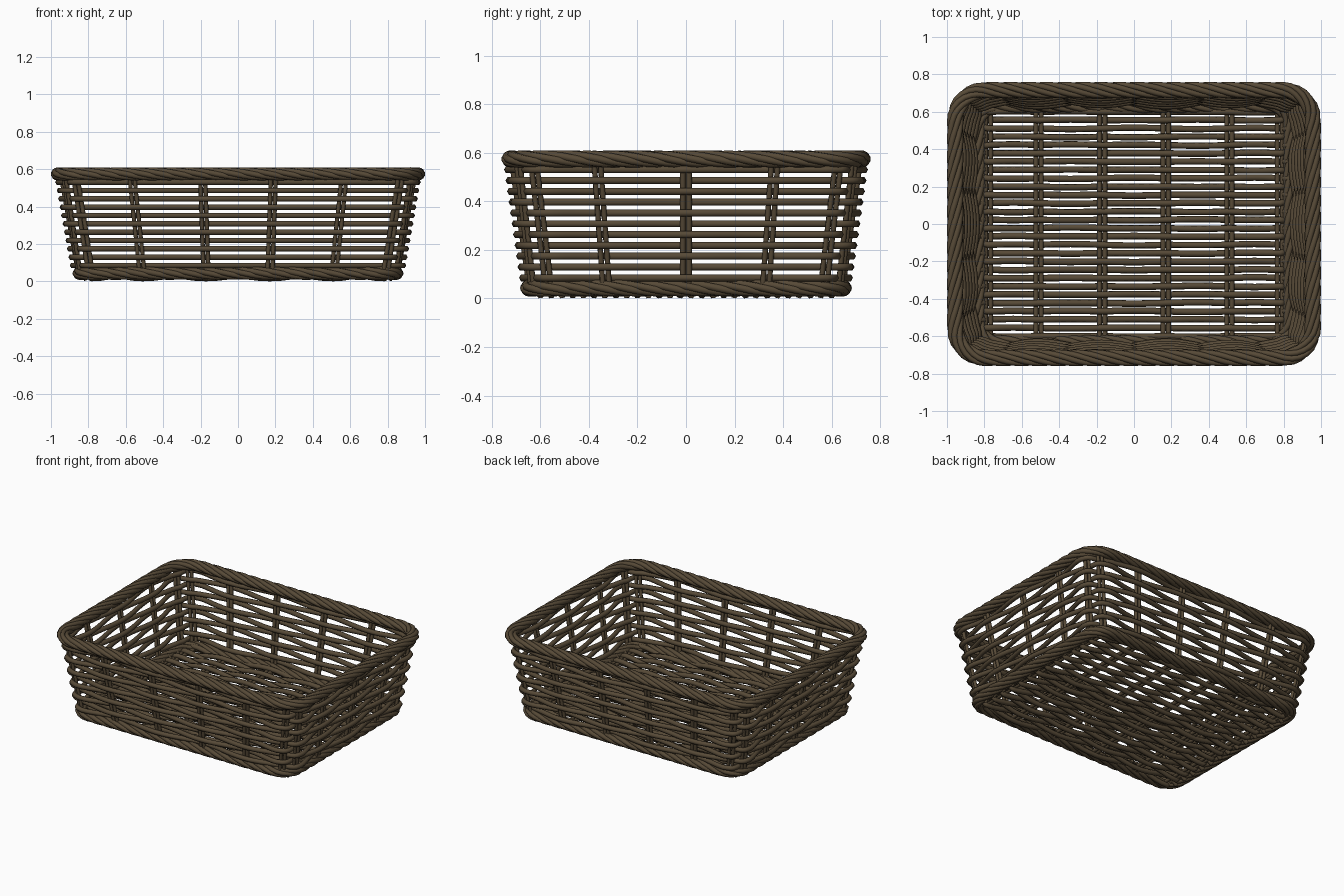
import bpy, math, random
from mathutils import Vector

if "Cube" in bpy.data.objects:
    bpy.data.objects.remove(bpy.data.objects["Cube"])

random.seed(4)
PI = math.pi
wicker = bpy.data.materials.new("dark brown wicker")
wicker.diffuse_color = (0.095, 0.068, 0.038, 1)
wicker.use_nodes = True
wicker.node_tree.nodes["Principled BSDF"].inputs["Base Color"].default_value = wicker.diffuse_color


def strands(name, paths, radius, cyclic):
    """One mesh object made of round canes that follow the given paths."""
    cu = bpy.data.curves.new(name, 'CURVE')
    cu.dimensions = '3D'
    cu.bevel_depth = radius
    cu.bevel_resolution = 1
    cu.use_fill_caps = True
    for path in paths:
        sp = cu.splines.new('POLY')
        sp.points.add(len(path) - 1)
        for p, co in zip(sp.points, path):
            p.co = (*co, 1)
        sp.use_cyclic_u = cyclic
        sp.use_smooth = True
    cu.materials.append(wicker)
    ob = bpy.data.objects.new(name, cu)
    bpy.context.collection.objects.link(ob)
    bpy.ops.object.select_all(action='DESELECT')
    bpy.context.view_layer.objects.active = ob
    ob.select_set(True)
    bpy.ops.object.convert(target='MESH')
    return ob


def perimeter(hx, hy, r):
    return 4 * (hx - r) + 4 * (hy - r) + 2 * PI * r


def outline(hx, hy, r, s):
    """Point and outward normal at arc length s on a rounded rectangle,
    starting at the left end of the front and running anticlockwise."""
    s %= perimeter(hx, hy, r)
    a, b = hx - r, hy - r
    corners = [(a, -b), (a, b), (-a, b), (-a, -b)]
    for k in range(4):
        length = 2 * a if k % 2 == 0 else 2 * b
        ang = -PI / 2 + k * PI / 2
        n = Vector((math.cos(ang), math.sin(ang), 0))
        t = Vector((-n.y, n.x, 0))
        c = Vector((*corners[k], 0))
        if s <= length:
            return c + n * r - t * (length - s), n
        s -= length
        if s <= PI / 2 * r:
            n = Vector((math.cos(ang + s / r), math.sin(ang + s / r), 0))
            return c + n * r, n
        s -= PI / 2 * r
    return Vector((-a, -b - r, 0)), Vector((0, -1, 0))


# Flaring wall: size of the outline at a height
def wall(z):
    f = (z - 0.085) / 0.445
    return 0.862 + 0.078 * f, 0.65 + 0.062 * f, 0.12 + 0.04 * f


LONG = [-0.925, -0.6, -0.2, 0.2, 0.6, 0.925]   # stakes, as share of half width
SHORT = [-0.88, -0.51, 0, 0.51, 0.88]


def stake_positions(hx, hy, r):
    out, s = [], 0
    for k in range(4):
        half, shares = (hx, LONG) if k % 2 == 0 else (hy, SHORT)
        out += [s + half - r + p * half for p in shares]
        s += 2 * (half - r) + PI / 2 * r
    return out


# Woven wall rows, neighbouring rows pass the stakes on opposite sides
rows = []
for i in range(11):
    z = 0.085 + i * 0.0445
    dims = wall(z)
    pos = stake_positions(*dims)
    pos.append(pos[0] + perimeter(*dims))
    path = []
    for j in range(len(pos) - 1):
        for q in range(8):
            u = q / 8
            p, n = outline(*dims, pos[j] + (pos[j + 1] - pos[j]) * u)
            off = 0.021 * math.cos(PI * (j + u + i))
            path.append(p + n * off + Vector((0, 0, z)))
    rows.append(path)
strands("wall_weave", rows, 0.0165, True)

# Paired upright stakes
stakes = []
low, high = wall(0.03), wall(0.575)
for s0, s1 in zip(stake_positions(*low), stake_positions(*high)):
    for d in (-0.013, 0.013):
        stakes.append([outline(*low, s0 + d)[0] + Vector((0, 0, 0.03)),
                       outline(*high, s1 + d)[0] + Vector((0, 0, 0.575))])
strands("wall_stakes", stakes, 0.012, False)


# Twisted rope borders
def rope(name, hx, hy, r, z, turns, count=6):
    total = perimeter(hx, hy, r)
    n_pts = 180
    paths = []
    for k in range(count):
        path = []
        for i in range(n_pts):
            p, n = outline(hx, hy, r, total * i / n_pts)
            a = 2 * PI * (k / count - turns * i / n_pts)
            path.append(p + n * 0.028 * math.cos(a)
                        + Vector((0, 0, z + 0.02 * math.sin(a))))
        paths.append(path)
    strands(name, paths, 0.0165, True)


rope("top_rim", 0.956, 0.716, 0.16, 0.574, 11)
rope("bottom_rim", 0.84, 0.638, 0.11, 0.043, 10)

# Base: paired bars running front to back
bars_x = [-0.78, -0.51, -0.17, 0.17, 0.51, 0.78]
bars = [[(x + d, -0.63, 0.036), (x + d, 0.63, 0.036)]
        for x in bars_x for d in (-0.014, 0.014)]
strands("base_bars", bars, 0.013, False)

# Base: canes woven over and under the bars
knots = [-0.825] + bars_x + [0.825]
canes = []
for i in range(28):
    y = -0.6 + i * 1.2 / 27
    path = []
    for j in range(len(knots) - 1):
        wob = random.uniform(-0.004, 0.004)
        for q in range(6):
            u = q / 6
            x = knots[j] + (knots[j + 1] - knots[j]) * u
            z = 0.036 + 0.019 * math.cos(PI * (j + u + i))
            path.append((x, y + wob * math.sin(PI * u), z))
    path.append((knots[-1], y, 0.036 + 0.019 * math.cos(PI * (7 + i))))
    canes.append(path)
strands("base_weave", canes, 0.0175, False)
